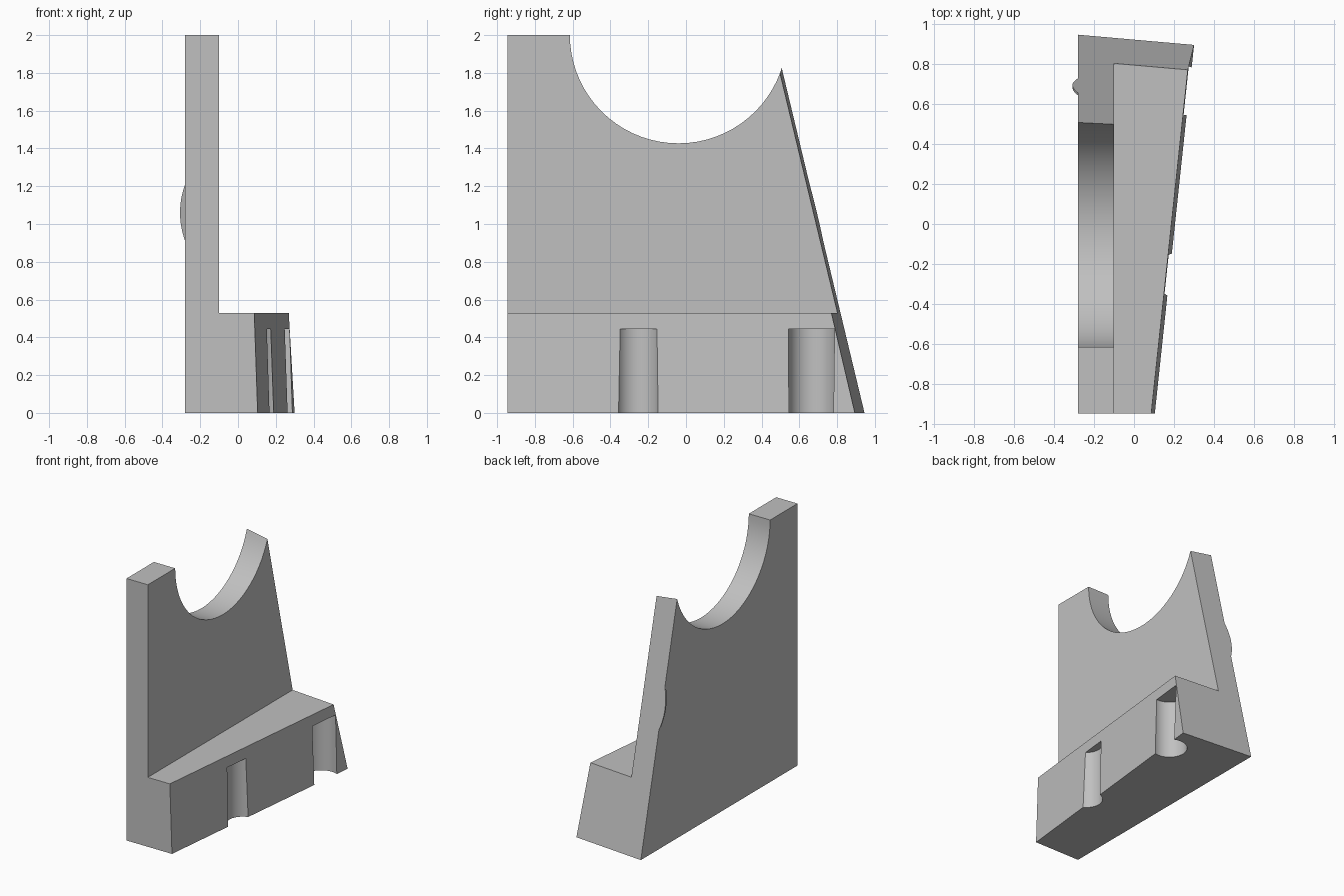
import bpy, bmesh, math
from mathutils import Vector

if "Cube" in bpy.data.objects:
    bpy.data.objects.remove(bpy.data.objects["Cube"])

grey = bpy.data.materials.new("plain grey")
grey.diffuse_color = (0.53, 0.53, 0.53, 1)
grey.use_nodes = True
grey.node_tree.nodes["Principled BSDF"].inputs["Base Color"].default_value = grey.diffuse_color


def make_object(name, bm):
    bmesh.ops.recalc_face_normals(bm, faces=bm.faces)
    mesh = bpy.data.meshes.new(name)
    bm.to_mesh(mesh)
    bm.free()
    ob = bpy.data.objects.new(name, mesh)
    bpy.context.collection.objects.link(ob)
    mesh.materials.append(grey)
    return ob


def extrude_profile(points, offset):
    bm = bmesh.new()
    face = bm.faces.new([bm.verts.new(p) for p in points])
    res = bmesh.ops.extrude_face_region(bm, geom=[face], use_keep_orig=True)
    verts = [g for g in res["geom"] if isinstance(g, bmesh.types.BMVert)]
    bmesh.ops.translate(bm, verts=verts, vec=offset)
    return bm


def trim(bm, point, normal):
    """Cut away everything beyond a plane and close the cut."""
    geom = bm.verts[:] + bm.edges[:] + bm.faces[:]
    res = bmesh.ops.bisect_plane(bm, geom=geom, plane_co=point,
                                 plane_no=Vector(normal).normalized(), clear_outer=True)
    cut = [e for e in res["geom_cut"] if isinstance(e, bmesh.types.BMEdge)]
    bmesh.ops.edgeloop_fill(bm, edges=cut)


def cut_cylinder(ob, location, radius, depth, rotation=(0, 0, 0)):
    bpy.ops.mesh.primitive_cylinder_add(vertices=72, radius=radius, depth=depth,
                                        location=location, rotation=rotation)
    cutter = bpy.context.object
    cutter.hide_render = True
    mod = ob.modifiers.new("cut", 'BOOLEAN')
    mod.operation, mod.solver, mod.object = 'DIFFERENCE', 'EXACT', cutter
    bpy.context.view_layer.objects.active = ob
    bpy.ops.object.modifier_apply(modifier=mod.name)
    bpy.data.objects.remove(cutter)


# L-shaped bracket: upright plate plus ledge
section = [(-0.28, 0), (0.6, 0), (0.6, 0.53), (-0.10, 0.53), (-0.10, 2), (-0.28, 2)]
bm = extrude_profile([(x, -0.945, z) for x, z in section], (0, 2.2, 0))
# leaning back face
trim(bm, (-0.28, 0.945, 0), (0.088, 1, 0.24))
# tapered ledge side
trim(bm, (0.104, -0.945, 0), (1, -0.1065, 0.034))
bracket = make_object("bracket", bm)

# round notch in the plate top
cut_cylinder(bracket, (-0.19, -0.04, 2.002), 0.575, 1.0, (0, math.pi / 2, 0))
# upright slots in the ledge side
cut_cylinder(bracket, (0.22, -0.257, 0.145), 0.1135, 0.6)
cut_cylinder(bracket, (0.236, 0.667, 0.145), 0.125, 0.6)

# thin bulge on the rear left edge, lying in the leaning back face
arc = []
for i in range(17):
    t = -1 + i / 8
    z, x = 1.06 + 0.15 * t, -0.28 - 0.027 * (1 - t * t)
    arc.append((x, 0.945 - 0.088 * (x + 0.28) - 0.24 * z, z))
bulge = make_object("edge_bulge", extrude_profile(arc, (0, -0.012, 0)))

for ob in (bracket, bulge):
    bpy.ops.object.select_all(action='DESELECT')
    ob.select_set(True)
    bpy.context.view_layer.objects.active = ob
    bpy.ops.object.shade_smooth_by_angle(angle=math.radians(25))
